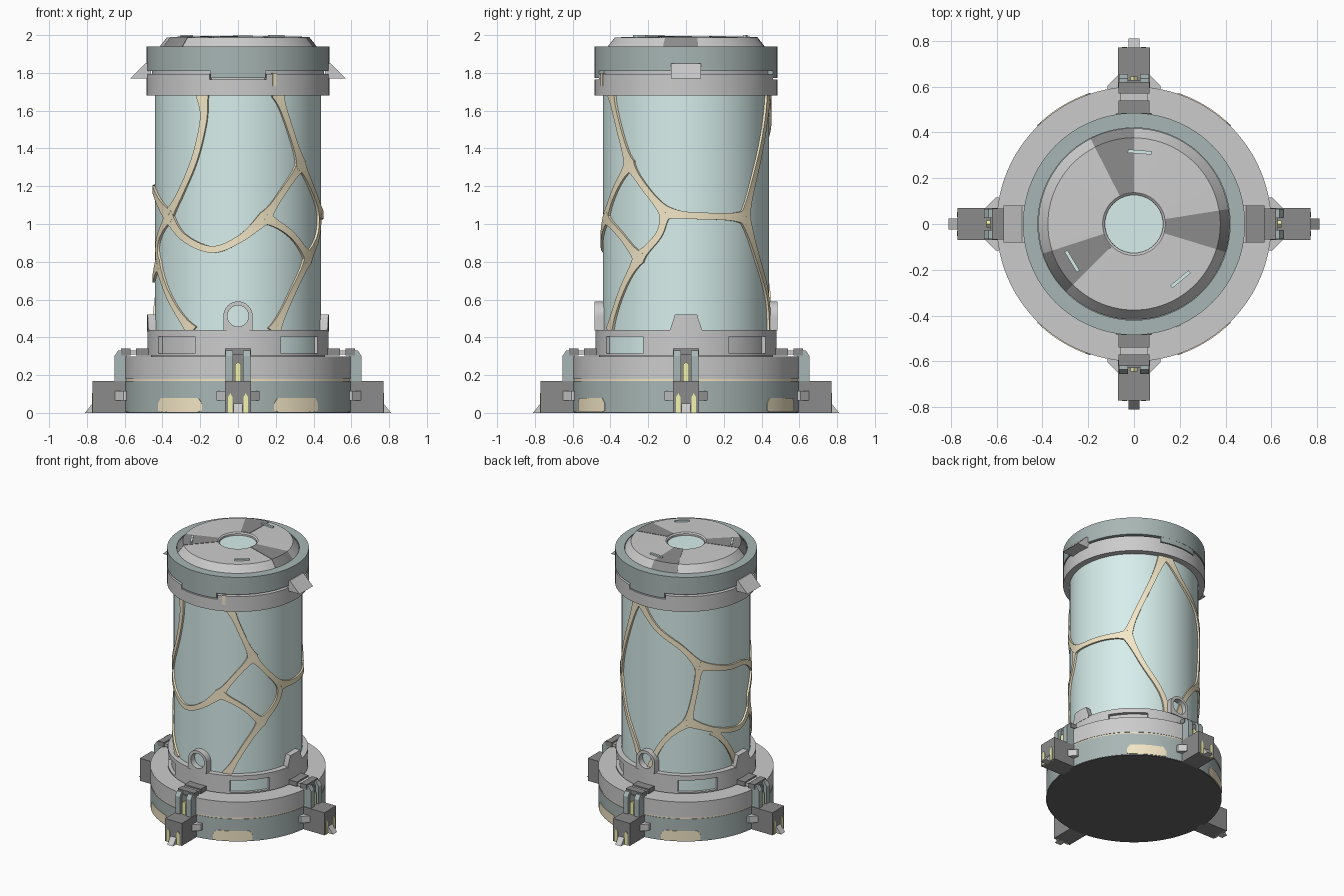
import bpy, bmesh
from math import sin, cos, pi, radians, hypot
from mathutils import Vector

if "Cube" in bpy.data.objects:
    bpy.data.objects.remove(bpy.data.objects["Cube"])

def mat(name, *c):
    m = bpy.data.materials.new(name)
    m.diffuse_color = (*c, 1)
    m.use_nodes = True
    m.node_tree.nodes["Principled BSDF"].inputs["Base Color"].default_value = m.diffuse_color
    return m

GLASS = mat("glass", .68, .86, .84)
TEAL = mat("dark_teal", .39, .47, .46)
GOLD = mat("gold", .90, .80, .57)
DARK = mat("charcoal", .26, .26, .26)
BLACK = mat("black", .13, .13, .13)
YELLOW = mat("yellow", .90, .90, .42)
WHITE = mat("white", .95, .95, .95)
FOUR = (0, 90, 180, 270)

def pos(u, r, z, th):
    """tangential u, radial r, height z, at th degrees from the front towards +x"""
    t = radians(th)
    return Vector((r * sin(t) + u * cos(t), -r * cos(t) + u * sin(t), z))

def finish(name, bm, m):
    bmesh.ops.remove_doubles(bm, verts=bm.verts, dist=1e-5)
    bmesh.ops.recalc_face_normals(bm, faces=bm.faces)
    me = bpy.data.meshes.new(name)
    bm.to_mesh(me)
    bm.free()
    ob = bpy.data.objects.new(name, me)
    bpy.context.collection.objects.link(ob)
    if m:
        me.materials.append(m)
    return ob

def skin(bm, rows, closed=False):
    """bridge equal closed loops of points into a tube, capped unless closed"""
    vs = [[bm.verts.new(p) for p in row] for row in rows]
    n = len(vs[0])
    for a, b in zip(vs, vs[1:] + vs[:1] if closed else vs[1:]):
        for i in range(n):
            bm.faces.new((a[i], a[(i + 1) % n], b[(i + 1) % n], b[i]))
    if not closed:
        bm.faces.new(vs[0])
        bm.faces.new(vs[-1])

def lathe(name, prof, m=None, arcs=None):
    """revolve a closed (r, z) outline fully or over several arcs"""
    bm = bmesh.new()
    for a0, a1 in arcs or [(0, 360)]:
        full = a1 - a0 == 360
        n = max(2, round((a1 - a0) / 3.75))
        skin(bm, [[pos(0, r, z, a0 + (a1 - a0) * i / n) for r, z in prof]
                  for i in range(n if full else n + 1)], full)
    return finish(name, bm, m)

def ring(r0, r1, z0, z1):
    return [(r0, z0), (r1, z0), (r1, z1), (r0, z1)]

def solid(name, m, axis, pts, spans, thetas=FOUR):
    """extrude a 2D outline along u, r or z, repeated around the axis"""
    bm = bmesh.new()
    put = {"u": lambda p, d: (d, p[0], p[1]), "r": lambda p, d: (p[0], d, p[1]),
           "z": lambda p, d: (p[0], p[1], d)}[axis]
    for th in thetas:
        for lo, hi in spans:
            skin(bm, [[pos(*put(p, d), th) for p in pts] for d in (lo, hi)])
    return finish(name, bm, m)

def bent(name, m, cols, r0, r1, thetas):
    """curved plate from (angle, bottom, top) columns"""
    dense = []
    for a, b in zip(cols, cols[1:]):
        n = max(1, round((b[0] - a[0]) / 4))
        dense += [[p + (q - p) * i / n for p, q in zip(a, b)] for i in range(n)]
    dense.append(cols[-1])
    bm = bmesh.new()
    for th in thetas:
        skin(bm, [[pos(0, r, z, th + a) for r, z in ring(r0, r1, zb, zt)] for a, zb, zt in dense])
    return finish(name, bm, m)

def cut(ob, cutter):
    mod = ob.modifiers.new("cut", "BOOLEAN")
    mod.operation, mod.solver, mod.object = "DIFFERENCE", "EXACT", cutter
    bpy.context.view_layer.objects.active = ob
    bpy.ops.object.modifier_apply(modifier="cut")
    bpy.data.objects.remove(cutter)

# Base
lathe("base_underside", ring(0, .598, 0, .006), BLACK)
lathe("base_drum", ring(0, .60, .004, .17), TEAL)
lathe("base_gold_line", ring(0, .597, .17, .18), GOLD)
lathe("base_ring", ring(0, .60, .18, .298), None)
bent("base_gold_panels", GOLD, [(-13, .012, .05), (-11, .006, .08), (11, .006, .08), (13, .012, .05)],
     .59, .604, (31.5, 148.5, 211.5, 328.5))

# Lower collar with four windows, tabs and hoops
lathe("collar_seam", ring(0, .46, .29, .31), WHITE)
collar = lathe("lower_collar", ring(.43, .48, .305, .44))
cut(collar, lathe("window_cutter", ring(.455, .52, .315, .405),
                  None, [(a - 16.5, a + 16.5) for a in (45, 135, 225, 315)]))
lathe("window_glass", ring(.45, .46, .315, .405), GLASS, [(28.5, 61.5), (208.5, 241.5)])
bent("collar_tabs", None, [(-10, .43, .442), (-7, .43, .52), (7, .43, .52), (10, .43, .442)],
     .44, .482, (90, 270))
bm = bmesh.new()
for th in (0, 180):
    rows = []
    for i in range(40):
        c, s = cos(i * pi / 20), sin(i * pi / 20)
        k = .077 if s >= 0 else .077 / max(abs(c), abs(s))
        o, n = (k * c, .513 + k * s), (.056 * c, .513 + .056 * s)
        rows.append([pos(o[0], .43, o[1], th), pos(o[0], .484, o[1], th),
                     pos(n[0], .484, n[1], th), pos(n[0], .43, n[1], th)])
    skin(bm, rows, True)
finish("collar_hoops", bm, None)

# Glass tank
lathe("glass_tank", ring(0, .44, .31, 1.80), GLASS)

# Gold veins: (angle, height) paths joined at shared nodes
N1, N2, N3, N4 = (-55, 1.04), (19, 1.035), (48, 1.315), (56, .82)
N6, N7, P1, P2, J = (76, 1.06), (134, 1.035), (227, 1.25), (217, .83), (289, .79)
VEINS = [
    [(-25, 1.69), (-24, 1.55), (-31, 1.34), (-43, 1.16), N1],
    [N1, (-40, .93), (-18, .865), (1, .92), N2],
    [N2, (33, 1.18), N3], [N3, (38, 1.5), (28, 1.69)],
    [N3, (61, 1.19), N6], [N2, (39, .945), N4], [N4, (71, .94), N6],
    [N4, (41, .65), (25, .43)],
    [N6, (93, 1.045), (114, 1.04), N7],
    [N7, (142, 1.21), (155, 1.45), (167, 1.69)],
    [N7, (148, .81), (165, .6), (172, .43)],
    [(170, 1.69), (188, 1.52), (211, 1.39), P1],
    [P1, (255, 1.195), (278, 1.17), (305, 1.04)],
    [P1, (223, 1.06), P2],
    [P2, (200, .72), (188, .58), (182, .43)],
    [P2, (244, .745), (271, .71), J],
    [(240, .745), (254, .61), (266, .43)],
    [(305, 1.04), (288, .90), J], [J, (307, .6), (327, .43)],
]
bm = bmesh.new()
for path in VEINS:
    p = [Vector((radians(a) * .44, z)) for a, z in path]
    p = [2 * p[0] - p[1]] + p + [2 * p[-1] - p[-2]]
    line = []
    for a, b, c, d in zip(p, p[1:], p[2:], p[3:]):
        for i in range(8):
            t = i / 8
            line.append(.5 * (2 * b + (c - a) * t + (2 * a - 5 * b + 4 * c - d) * t * t
                              + (3 * b - a - 3 * c + d) * t ** 3))
    line.append(p[-2])
    rows, last = [], len(line) - 1
    for i, q in enumerate(line):
        d = line[min(i + 1, last)] - line[max(i - 1, 0)]
        side = Vector((-d.y, d.x)) / hypot(*d) * (.018 + .02 * abs(2 * i / last - 1) ** 4)
        e, f = q + side, q - side
        rows.append([pos(0, r, v.y, v.x / .44 * 180 / pi) for v, r in
                     ((e, .43), (e, .453), (f, .453), (f, .43))])
    skin(bm, rows)
finish("gold_veins", bm, GOLD)

# Upper collar and cap
upper = lathe("upper_collar", ring(.43, .485, 1.68, 1.795))
cut(upper, lathe("notch_cutter", ring(.452, .52, 1.765, 1.85), None, [(-18, 18), (162, 198)]))
lathe("cap_seam", ring(.42, .455, 1.75, 1.83), WHITE)
lathe("cap_ring", [(.40, 1.81), (.485, 1.81), (.485, 1.94), (.42, 1.94), (.42, 1.90), (.40, 1.90)], TEAL)
lathe("cap_tongues", ring(.456, .484, 1.772, 1.82), TEAL, [(-17.5, 17.5), (162.5, 197.5)])
bent("collar_gold_mark", GOLD, [(-1.3, 1.73, 1.80), (1.3, 1.73, 1.80)], .47, .488, (23.5,))
solid("cap_side_wedges", None, "u", [(.46, 1.77), (.57, 1.77), (.49, 1.85), (.46, 1.85)],
      [(-.08, .08)], (90, 270))

# Lid
lathe("lid", [(.125, 1.88), (.418, 1.88), (.418, 1.935), (.376, 1.988), (.137, 1.993), (.127, 1.985)])
lathe("lid_dark_sectors", [(.138, 1.98), (.138, 1.9955), (.377, 1.9905), (.419, 1.937), (.41, 1.92)],
      DARK, [(73, 99), (180, 207), (288, 315)])
lathe("lid_window", ring(0, .128, 1.88, 1.972), GLASS)
solid("lid_slots", GLASS, "z", [(-.052, .308), (.052, .308), (.052, .323), (-.052, .323)],
      [(1.98, 2.0)], (175.5, 301, 40))

# Four foot clamps
solid("foot_blocks", DARK, "u", ring(.58, .77, 0, .17), [(-.07, .07)])
solid("foot_toes", None, "u", [(.76, 0), (.81, 0), (.77, .05), (.76, .05)], [(-.024, .024)])
for s, side in ((-1, "left"), (1, "right")):
    solid("foot_lights_" + side, YELLOW, "r",
          [(s * u, z) for u, z in ((.03, 0), (.052, 0), (.052, .085), (.041, .105), (.03, .085))],
          [(.76, .774)])
    solid("foot_pins_" + side, None, "z",
          [(s * u, r) for u, r in ((.06, .59), (.115, .59), (.115, .605), (.07, .65), (.06, .65))],
          [(.065, .115)])
solid("clamp_arms", TEAL, "u", [(.59, .16), (.655, .16), (.655, .30), (.635, .33), (.59, .33)],
      [(-.065, -.026), (.026, .065)])
solid("clamp_arm_cores", DARK, "u", ring(.59, .63, .16, .31), [(-.03, .03)])
solid("clamp_lights", YELLOW, "r", [(-.015, .17), (.015, .17), (.015, .255), (0, .27), (-.015, .255)],
      [(.62, .645)])
solid("clamp_outer_caps", DARK, "u", ring(.57, .62, .305, .34), [(-.068, .068)])
solid("clamp_bars", None, "u", ring(.52, .58, .308, .33), [(-.06, .06)])
solid("clamp_inner_caps", DARK, "u", ring(.47, .54, .305, .34), [(-.068, .068)])

# Smooth shading with sharp edges kept
bpy.ops.object.select_all(action="SELECT")
bpy.context.view_layer.objects.active = collar
bpy.ops.object.shade_smooth_by_angle(angle=radians(30))
